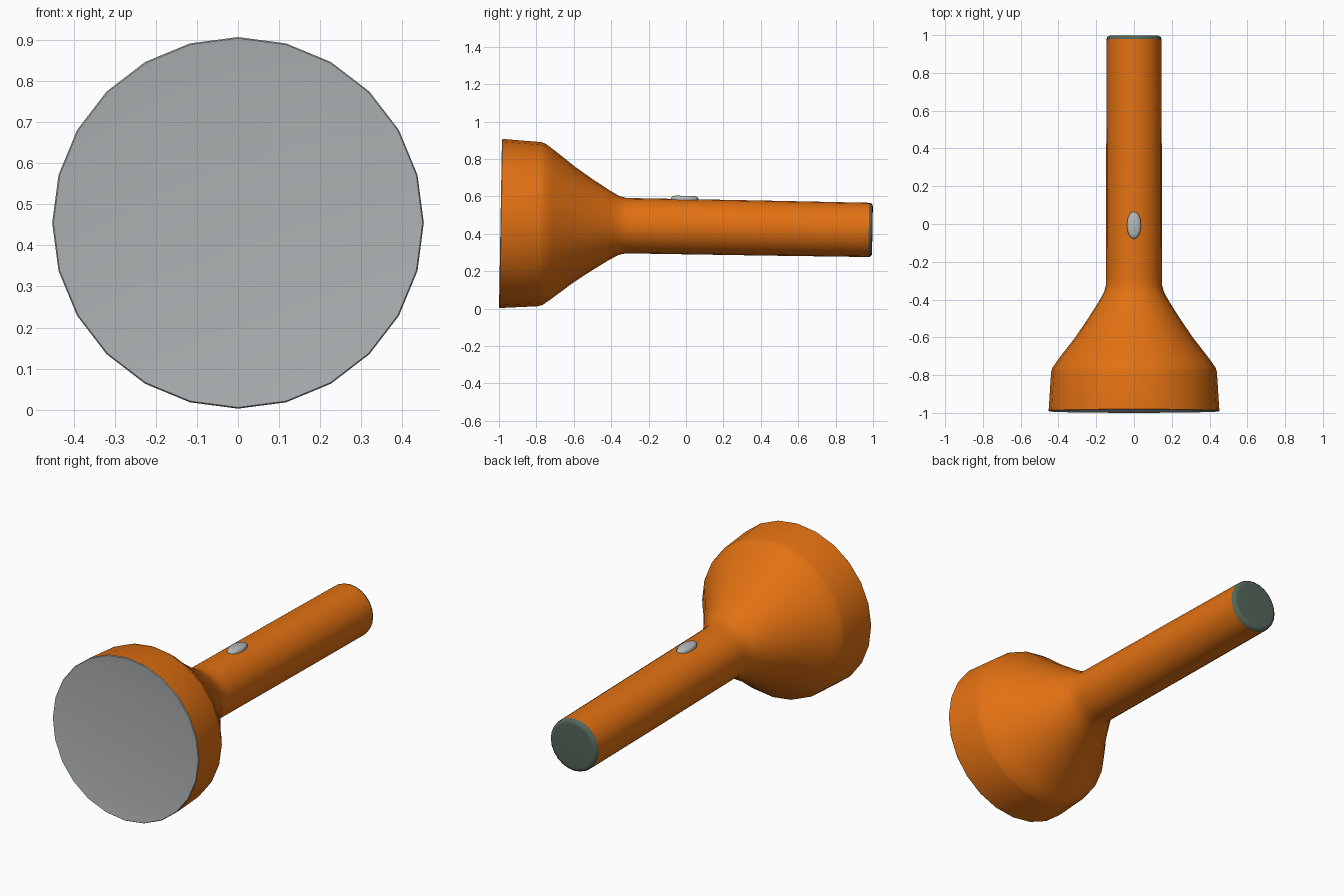
import bpy, bmesh, math
from mathutils import Matrix

if "Cube" in bpy.data.objects:
    bpy.data.objects.remove(bpy.data.objects["Cube"])

# The whole torch leans one degree, resting on its lens rim
LEAN = Matrix.Translation((0, 0, 0.4375)) @ Matrix.Rotation(math.radians(-1), 4, 'X')


def material(name, rgb):
    m = bpy.data.materials.new(name)
    m.diffuse_color = (*rgb, 1)
    m.use_nodes = True
    m.node_tree.nodes["Principled BSDF"].inputs["Base Color"].default_value = m.diffuse_color
    return m


orange = material("orange plastic", (0.76, 0.165, 0.006))
silver = material("lens grey", (0.42, 0.44, 0.45))
button_grey = material("button grey", (0.46, 0.47, 0.48))
dark = material("dark grey green", (0.09, 0.135, 0.105))


def finish(name, bm, mat, angle):
    bmesh.ops.recalc_face_normals(bm, faces=bm.faces)
    bm.transform(LEAN)
    me = bpy.data.meshes.new(name)
    bm.to_mesh(me)
    bm.free()
    ob = bpy.data.objects.new(name, me)
    bpy.context.collection.objects.link(ob)
    me.materials.append(mat)
    bpy.ops.object.select_all(action='DESELECT')
    ob.select_set(True)
    bpy.context.view_layer.objects.active = ob
    bpy.ops.object.shade_smooth_by_angle(angle=math.radians(angle))
    return ob


def lathe(name, profile, mat, flip=False, angle=40, n=24):
    """Revolve (y, radius) points around the y axis; radius 0 makes a pole."""
    bm = bmesh.new()
    rings = []
    for y, r in profile:
        if r == 0:
            rings.append([bm.verts.new((0, y, 0))] * n)
        else:
            rings.append([bm.verts.new((r * math.sin(2 * math.pi * i / n), y,
                                        r * math.cos(2 * math.pi * i / n))) for i in range(n)])
    for a, b in zip(rings, rings[1:]):
        for i in range(n):
            j = (i + 1) % n
            bm.faces.new(list(dict.fromkeys((a[i], a[j], b[j], b[i]))))
    ob = finish(name, bm, mat, angle)
    # open shells: make sure the outside really faces outward
    if flip:
        ob.data.flip_normals()
    return ob


def face_axis(ob, sign):
    """Flip an end disc if its faces do not point along sign * y."""
    if sum(p.normal.y * p.area for p in ob.data.polygons) * sign < 0:
        ob.data.flip_normals()


def face_out(ob):
    total = sum((p.normal.x * p.center.x + p.normal.z * (p.center.z - 0.44)) * p.area
                for p in ob.data.polygons)
    if total < 0:
        ob.data.flip_normals()


# Head, flared neck and handle
body = lathe("body", [(-0.988, 0.452), (-0.785, 0.439), (-0.76, 0.432), (-0.71, 0.396),
                      (-0.60, 0.311), (-0.50, 0.243), (-0.41, 0.186), (-0.36, 0.158),
                      (-0.325, 0.149), (-0.28, 0.148), (0.40, 0.147), (0.977, 0.145)], orange)
face_out(body)

# Slightly dished lens with a narrow rounded lip
lens = lathe("lens", [(-0.988, 0.452), (-0.992, 0.449), (-0.991, 0.440), (-0.984, 0.36),
                      (-0.977, 0.24), (-0.973, 0.12), (-0.972, 0)], silver)
face_axis(lens, -1)

# Tail cap with a bevelled edge
cap = lathe("tail_cap", [(0.977, 0.145), (0.988, 0.143), (0.996, 0.134), (0.997, 0.12),
                         (0.997, 0)], dark)
face_axis(cap, 1)

# Oval switch on top of the handle
bm = bmesh.new()
levels = [(0.135, 1.0), (0.152, 1.0), (0.160, 0.9), (0.165, 0.68)]
rings = [[bm.verts.new((0.038 * s * math.cos(math.tau * i / 12),
                        -0.01 + 0.074 * s * math.sin(math.tau * i / 12), z))
          for i in range(12)] for z, s in levels]
for a, b in zip(rings, rings[1:]):
    for i in range(12):
        bm.faces.new((a[i], a[(i + 1) % 12], b[(i + 1) % 12], b[i]))
bm.faces.new(rings[-1])
bm.faces.new(rings[0][::-1])
finish("switch", bm, button_grey, 60)
